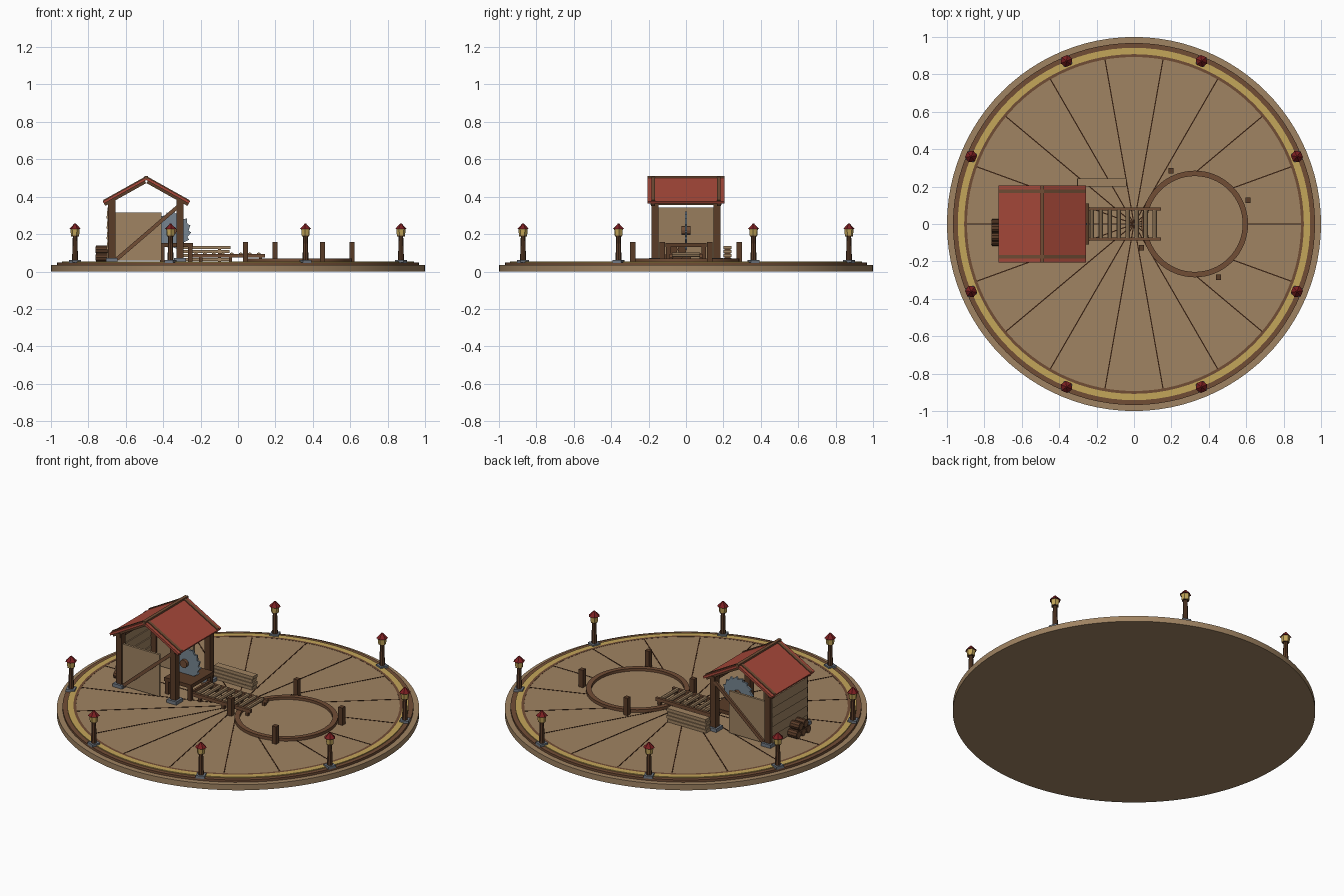
import bpy, bmesh, math
from mathutils import Matrix, Vector

if "Cube" in bpy.data.objects:
    bpy.data.objects.remove(bpy.data.objects["Cube"])


def mat(name, r, g, b):
    m = bpy.data.materials.new(name)
    m.diffuse_color = tuple((c / 255) ** 2.2 for c in (r, g, b)) + (1,)
    m.use_nodes = True
    m.node_tree.nodes["Principled BSDF"].inputs["Base Color"].default_value = m.diffuse_color
    return m


TAN = mat("tan wood", 158, 130, 98)
MID = mat("mid brown wood", 112, 78, 56)
DARK = mat("dark brown wood", 90, 62, 44)
SEAM = mat("seam brown", 56, 36, 24)
RED = mat("roof red", 166, 74, 60)
CAP = mat("lamp cap red", 122, 36, 38)
GOLD = mat("gold", 194, 164, 90)
STEEL = mat("steel", 118, 132, 144)
STONE = mat("stone grey", 112, 120, 130)


def finish(name, bm, m, smooth=False):
    bmesh.ops.recalc_face_normals(bm, faces=bm.faces)
    me = bpy.data.meshes.new(name)
    bm.to_mesh(me)
    bm.free()
    me.materials.append(m)
    o = bpy.data.objects.new(name, me)
    bpy.context.collection.objects.link(o)
    if smooth:
        bpy.context.view_layer.objects.active = o
        o.select_set(True)
        bpy.ops.object.shade_smooth_by_angle(angle=math.radians(30))
        o.select_set(False)
    return o


def box(name, x, y, z, m, rot=(0, 'Z')):
    """Box from (min, max) ranges, turned about its own centre."""
    bm = bmesh.new()
    c = Vector([(r[0] + r[1]) / 2 for r in (x, y, z)])
    s = [r[1] - r[0] for r in (x, y, z)]
    mx = Matrix.Translation(c) @ Matrix.Rotation(rot[0], 4, rot[1]) @ Matrix.Diagonal((*s, 1))
    bmesh.ops.create_cube(bm, size=1, matrix=mx)
    return finish(name, bm, m)


def beam(name, p, q, w, h, m):
    """Beam lying in an xz plane from p to q; w across y, h thick."""
    p, q = Vector(p), Vector(q)
    c, d = (p + q) / 2, q - p
    L = d.length / 2
    return box(name, (c.x - L, c.x + L), (c.y - w / 2, c.y + w / 2), (c.z - h / 2, c.z + h / 2),
               m, (-math.atan2(d.z, d.x), 'Y'))


def cyl(name, loc, r1, r2, h, m, n=12, axis=None, spin=0):
    bm = bmesh.new()
    mx = Matrix.Translation(loc)
    if axis:
        mx = mx @ Matrix.Rotation(math.pi / 2, 4, axis)
    mx = mx @ Matrix.Rotation(spin, 4, 'Z')
    bmesh.ops.create_cone(bm, cap_ends=True, segments=n, radius1=r1, radius2=r2, depth=h, matrix=mx)
    return finish(name, bm, m, n > 20)


def ring(name, c, ri, ro, z0, z1, m, n=96):
    bm = bmesh.new()
    prof = ((ri, z0), (ro, z0), (ro, z1), (ri, z1))
    loops = []
    for i in range(n):
        a = 2 * math.pi * i / n
        loops.append([bm.verts.new((c[0] + r * math.cos(a), c[1] + r * math.sin(a), z)) for r, z in prof])
    for i in range(n):
        A, B = loops[i], loops[(i + 1) % n]
        for k in range(4):
            bm.faces.new((A[k], B[k], B[(k + 1) % 4], A[(k + 1) % 4]))
    return finish(name, bm, m, True)


# round platform
cyl("platform_base", (0, 0, .017), 1, 1, .034, TAN, 96)
cyl("platform_step", (0, 0, .04), .968, .968, .016, MID, 96)
cyl("deck", (0, 0, .043), .9, .9, .018, TAN, 96)
ring("gold_trim", (0, 0), .908, .942, .04, .053, GOLD)
ring("inner_trim", (0, 0), .893, .908, .04, .053, MID)
for i in range(18):
    a = math.radians(20 * i)
    box("deck_seam", (.448 * math.cos(a) - .446, .448 * math.cos(a) + .446),
        (.448 * math.sin(a) - .003, .448 * math.sin(a) + .003), (.05, .0535), SEAM, (a, 'Z'))

# lamp posts round the rim
for i in range(8):
    a = math.radians(22.5 + 45 * i)
    x, y = .943 * math.cos(a), .943 * math.sin(a)
    box("lamp_foot", (x - .025, x + .025), (y - .025, y + .025), (.045, .062), STONE, (a, 'Z'))
    cyl("lamp_post", (x, y, .125), .016, .012, .13, DARK, 8)
    cyl("lamp_plate", (x, y, .191), .021, .021, .006, DARK, 6, spin=a)
    cyl("lantern", (x, y, .209), .022, .025, .034, GOLD, 6, spin=a)
    cyl("lamp_cap", (x, y, .241), .033, .004, .03, CAP, 6, spin=a)

# round work yard with bollards
C = (.325, 0)
cyl("yard_floor", (.325, 0, .05), .262, .262, .008, TAN, 64)
ring("yard_ring", C, .256, .285, .045, .07, MID, 64)
for k in range(4):
    a = math.radians(24 + 90 * k)
    x, y = C[0] + .312 * math.cos(a), .312 * math.sin(a)
    box("bollard", (x - .014, x + .014), (y - .014, y + .014), (.048, .158), DARK)

# hut frame
for x in (-.675, -.31):
    for s in (-1, 1):
        y = s * .165
        box("post_foot", (x - .032, x + .032), (y - .032, y + .032), (.048, .072), STONE)
        box("hut_post", (x - .019, x + .019), (y - .019, y + .019), (.06, .385), DARK)
    box("eave_beam", (x - .014, x + .014), (-.19, .19), (.355, .382), DARK)

# side panels with braces
for s in (-1, 1):
    y = s * .165
    box("side_panel", (-.658, -.41), (y - .007, y + .007), (.06, .315), TAN)
    beam("side_brace", (-.648, y + s * .012, .066), (-.318, y + s * .012, .35), .014, .02, MID)

# lapped back wall
for k in range(5):
    z = .06 + k * .056
    box("wall_plank", (-.7, -.688), (-.17, .17), (z, z + .058), TAN, (math.radians(6), 'Y'))

# roof slopes with rafters, battens and ridge
for s in (-1, 1):
    def P(t, y, up):
        return (-.49 + s * .23 * t, y, .497 - .128 * t + up)
    beam("roof_slope", P(0, 0, 0), P(1, 0, 0), .41, .014, RED)
    for y in (-.176, .176):
        beam("roof_batten", P(0, y, .009), P(1, y, .009), .018, .008, MID)
        beam("rafter", P(.02, y, -.015), P(.97, y, -.015), .02, .016, DARK)
box("ridge_cap", (-.5, -.48), (-.207, .207), (.494, .51), MID)

# saw table
box("saw_table", (-.42, -.24), (-.11, .11), (.13, .152), DARK)
for x in (-.405, -.255):
    for y in (-.095, .095):
        box("table_leg", (x - .011, x + .011), (y - .011, y + .011), (.05, .132), DARK)
box("table_stretcher", (-.262, -.25), (-.09, .09), (.085, .1), MID)

# toothed saw blade on an axle
bm = bmesh.new()
vs = []
for i in range(16):
    for da, r in ((0, .088), (.3, .102)):
        a = math.tau * i / 16 + da
        vs.append(bm.verts.new((-.352 + r * math.cos(a), -.006, .218 + r * math.sin(a))))
f = bm.faces.new(vs)
ext = bmesh.ops.extrude_face_region(bm, geom=[f])
bmesh.ops.translate(bm, vec=(0, .012, 0), verts=[v for v in ext['geom'] if isinstance(v, bmesh.types.BMVert)])
finish("saw_blade", bm, STEEL)
cyl("saw_axle", (-.352, 0, .218), .024, .024, .05, MID, 12, 'X')

# roller track leading to the yard
for y in (-.08, .08):
    box("track_rail", (-.265, .145), (y - .008, y + .008), (.074, .094), MID)
    for x in (-.2, -.04, .12):
        box("track_leg", (x - .009, x + .009), (y - .008, y + .008), (.05, .076), DARK)
for k in range(8):
    cyl("track_roller", (-.225 + k * .048, 0, .09), .012, .012, .15, TAN, 8, 'X')

# board stack beside the track
for k in range(4):
    z = .055 + k * .0215
    box("stacked_board", (-.305 + .003 * (k % 2), -.045 + .005 * (k % 2)), (.2, .243), (z, z + .018), TAN)
for x in (-.25, -.1):
    box("stack_spacer", (x - .008, x + .008), (.205, .238), (.05, .135), DARK)

# log pile behind the wall
for row, n in ((0, 3), (1, 2)):
    for k in range(n):
        y = -.045 + (k - (n - 1) / 2) * .048
        z = .075 + row * .042
        cyl("log", (-.71, y, z), .024, .024, .1, DARK, 10, 'Y')
        cyl("log_end", (-.7605, y, z), .018, .018, .003, MID, 10, 'Y')
